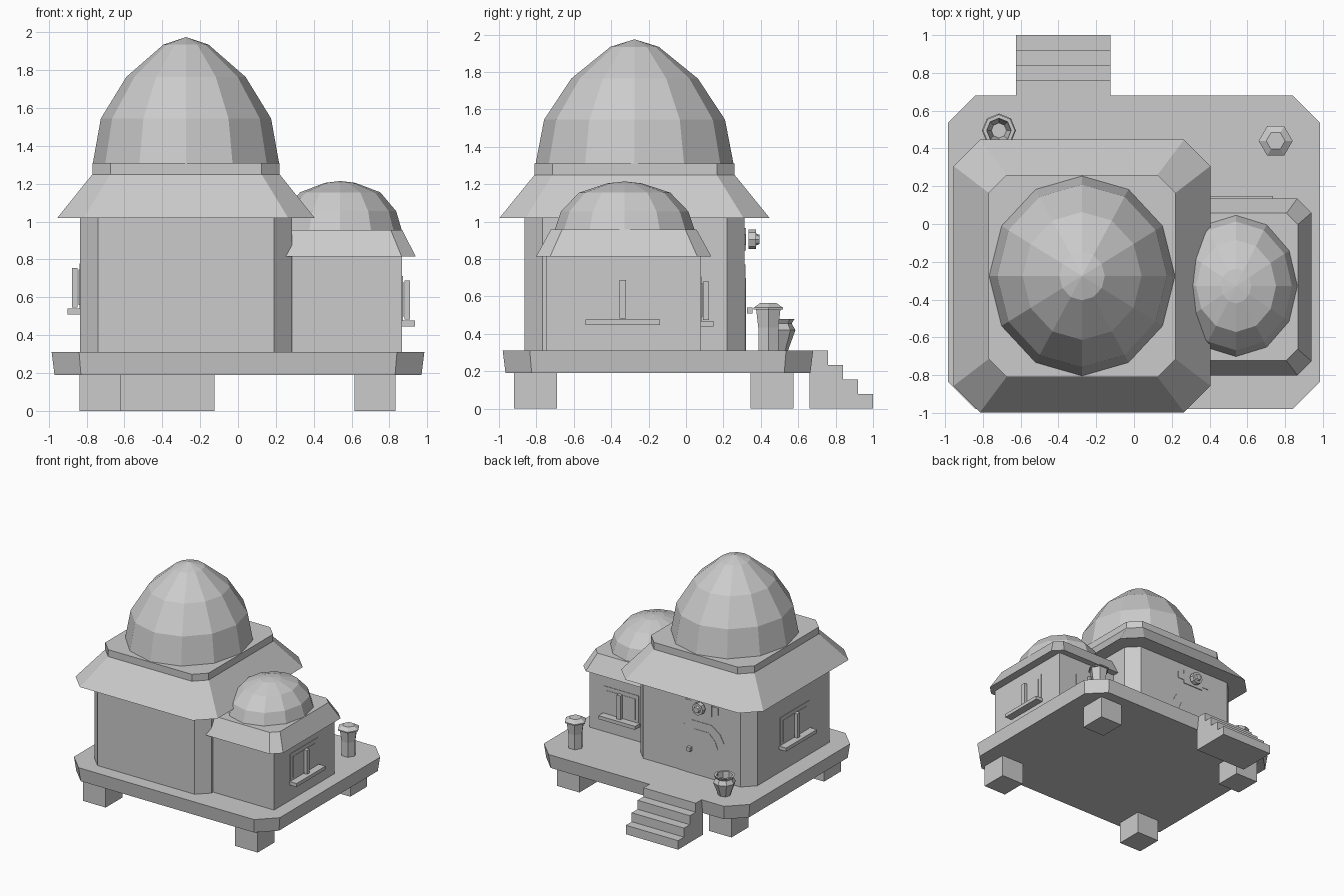
import bpy, bmesh, math

cube = bpy.data.objects.get("Cube")
if cube:
    bpy.data.objects.remove(cube, do_unlink=True)

GREY = (0.6, 0.6, 0.6, 1.0)
stone = bpy.data.materials.new("grey_stone")
stone.use_nodes = True
stone.diffuse_color = GREY
stone.node_tree.nodes["Principled BSDF"].inputs["Base Color"].default_value = GREY


def loft(name, rings):
    """Skin a stack of equal-length point rings and cap both ends."""
    bm = bmesh.new()
    rows = [[bm.verts.new(p) for p in ring] for ring in rings]
    n = len(rows[0])
    for a, b in zip(rows, rows[1:]):
        for i in range(n):
            j = (i + 1) % n
            bm.faces.new((a[i], a[j], b[j], b[i]))
    bm.faces.new(rows[0])
    bm.faces.new(rows[-1])
    bmesh.ops.remove_doubles(bm, verts=bm.verts, dist=0.0001)
    bmesh.ops.recalc_face_normals(bm, faces=bm.faces)
    mesh = bpy.data.meshes.new(name)
    bm.to_mesh(mesh)
    bm.free()
    mesh.materials.append(stone)
    obj = bpy.data.objects.new(name, mesh)
    bpy.context.collection.objects.link(obj)
    return obj


def clipped(cx, cy, hx, hy, cut, z):
    """Rectangle ring with cut corners."""
    corners = []
    for sx, sy in ((1, 1), (-1, 1), (-1, -1), (1, -1)):
        pair = [(cx + sx * hx, cy + sy * (hy - cut), z),
                (cx + sx * (hx - cut), cy + sy * hy, z)]
        corners += pair if sx * sy > 0 else pair[::-1]
    return corners


def lathe(name, cx, cy, sides, profile, stretch=1.0):
    """Faceted turned shape from (radius, height) pairs."""
    turn = [2 * math.pi * i / sides for i in range(sides)]
    return loft(name, [[(cx + r * math.cos(t), cy + r * stretch * math.sin(t), z)
                        for t in turn] for r, z in profile])


def slab(name, axis, start, end, outline):
    """Extrude an outline (across, height) along x or y."""
    def place(d):
        return [(d, u, v) if axis == "x" else (u, d, v) for u, v in outline]
    return loft(name, [place(start), place(end)])


def rect(c, h, z0, z1):
    return [(c - h, z0), (c + h, z0), (c + h, z1), (c - h, z1)]


# Raised platform on four feet
loft("platform", [clipped(0, -0.15, 0.97, 0.815, 0.14, 0.19),
                  clipped(0, -0.15, 0.985, 0.83, 0.145, 0.31)])
for side, x in (("right", -0.73), ("left", 0.725)):
    for end, y in (("front", -0.805), ("back", 0.46)):
        slab(f"{end}_{side}_foot", "y", y - 0.115, y + 0.115, rect(x, 0.108, 0, 0.19))

# Steps up to the door
steps = [(0.66, 0)]
for i in range(4):
    y = 1.0 - 0.08 * i
    steps += [(y, 0.0775 * i), (y, 0.0775 * (i + 1))]
steps.append((0.66, 0.31))
slab("steps", "x", -0.625, -0.125, steps)

# Main hall with flared roof and dome
MX, MY = -0.275, -0.275
loft("hall_walls", [clipped(MX, MY, 0.56, 0.588, 0.095, z) for z in (0.31, 1.03)])
loft("hall_roof", [clipped(MX, MY, 0.68, 0.722, 0.14, 1.02),
                   clipped(MX, MY, 0.495, 0.535, 0.095, 1.25),
                   clipped(MX, MY, 0.495, 0.535, 0.095, 1.31)])
lathe("hall_dome", MX, MY, 12, [(0.492, 1.31), (0.45, 1.545), (0.315, 1.765),
                               (0.12, 1.935), (0, 1.975)], 1.075)

# Side annex, same design
AX, AY = 0.54, -0.333
slab("annex_walls", "x", 0.21, 0.868, rect(AY, 0.413, 0.31, 0.83))
loft("annex_roof", [clipped(AX, AY, 0.4, 0.468, 0.075, 0.815),
                    clipped(AX, AY, 0.327, 0.39, 0.06, 0.957)])
lathe("annex_dome", AX, AY + 0.005, 12, [(0.325, 0.957), (0.296, 1.055), (0.212, 1.155),
                                        (0.08, 1.205), (0, 1.215)], 1.15)


def window(name, axis, wall, out, c, half, z0, z1):
    """Thin frame and pane, standing bar and sill; out is the wall direction."""
    slab(name + "_frame", axis, wall - out * 0.01, wall + out * 0.004, rect(c, half, z0, z1))
    slab(name + "_pane", axis, wall - out * 0.01, wall + out * 0.007,
         rect(c, half * 0.81, z0 + 0.02, z1 - 0.033))
    slab(name + "_bar", axis, wall + out * 0.012, wall + out * 0.042,
         rect(c, 0.018, z0 + 0.005, z1 - 0.025))
    slab(name + "_sill", axis, wall, wall + out * 0.067,
         rect(c, half + 0.01, z0 - 0.03, z0))


window("annex_side_window", "x", 0.868, 1, -0.338, 0.188, 0.477, 0.713)
window("annex_back_window", "y", 0.08, 1, 0.56, 0.165, 0.47, 0.706)
window("hall_window", "x", -0.835, -1, -0.29, 0.2, 0.54, 0.78)

# Arched door with frame and knob
DX, WALL = -0.37, 0.313


def arch(half, top):
    return [(DX + s * x, z) for s, x, z in (
        (-1, half, 0.31), (1, half, 0.31), (1, half, top - 0.13), (1, half * 0.83, top - 0.06),
        (1, half * 0.45, top), (-1, half * 0.45, top), (-1, half * 0.83, top - 0.06),
        (-1, half, top - 0.13))]


slab("door_frame", "y", WALL - 0.01, WALL + 0.004, arch(0.215, 0.77))
slab("door", "y", WALL - 0.01, WALL + 0.007, arch(0.16, 0.7))
slab("door_knob", "y", WALL + 0.012, WALL + 0.042, rect(-0.27, 0.017, 0.508, 0.542))

# Stepped plaque with a round boss above the door
slab("plaque_wide", "y", WALL - 0.01, WALL + 0.004, rect(DX, 0.16, 0.875, 0.935))
slab("plaque_tall", "y", WALL - 0.01, WALL + 0.007, rect(DX, 0.1, 0.845, 0.965))


def disc(r, y):
    return [(DX + r * math.cos(i * math.pi / 4), y, 0.905 + r * math.sin(i * math.pi / 4))
            for i in range(8)]


loft("boss", [disc(0.052, 0.335), disc(0.052, 0.375), disc(0.032, 0.375), disc(0.025, 0.392)])

# Six-sided stone lantern and an open urn
lathe("lantern", 0.75, 0.44, 6, [(0.062, 0.31), (0.062, 0.435), (0.075, 0.53), (0.09, 0.53),
                                (0.09, 0.54), (0.05, 0.565)])
lathe("urn", -0.715, 0.495, 8, [(0.05, 0.31), (0.09, 0.42), (0.07, 0.455), (0.085, 0.48),
                               (0.065, 0.48), (0.06, 0.42), (0.04, 0.34)])
